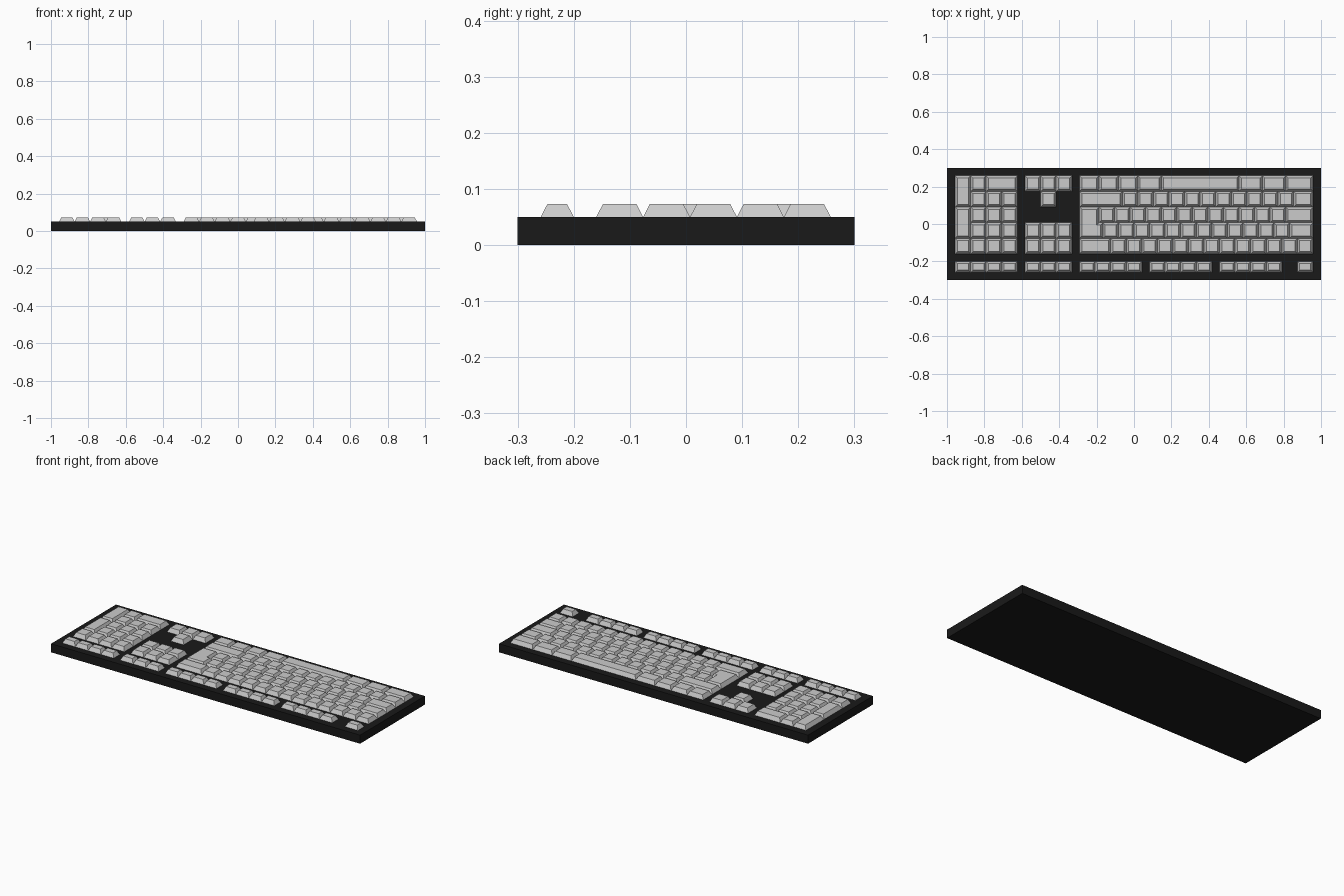
import bpy, bmesh

if "Cube" in bpy.data.objects:
    bpy.data.objects.remove(bpy.data.objects["Cube"])

U = 0.0832            # one key unit
RIGHT = 0.957         # right edge of the main block
BACK = 0.258          # back edge of the key field
ROW = 0.0836          # row depth
Z0, Z1 = 0.05, 0.0735  # case top, key top
INSET = 0.0122


def add_key(bm, outline):
    """Tapered keycap grown from a flat outline."""
    face = bm.faces.new([bm.verts.new((x, y, Z0)) for x, y in outline])
    face.normal_update()
    if face.normal.z < 0:
        face.normal_flip()
    bmesh.ops.inset_region(bm, faces=[face], thickness=INSET,
                           use_boundary=True, use_even_offset=True)
    for v in face.verts:
        v.co.z = Z1


def rect_key(bm, u, width, y0, y1):
    """Rectangular key; u counts key units leftwards from the right edge."""
    x1, x0 = RIGHT - u * U, RIGHT - (u + width) * U
    add_key(bm, [(x0, y0), (x1, y0), (x1, y1), (x0, y1)])


def row_y(r, span=1):
    """Rows count forwards from the back; row 5 is the shallow function row."""
    if r == 5:
        return -0.259, -0.2
    return BACK - (r + span) * ROW, BACK - r * ROW


def fill_row(bm, r, start, widths):
    for w in widths:
        rect_key(bm, start, w, *row_y(r))
        start += w


def finish(bm, name):
    """Close the undersides and make the object."""
    bmesh.ops.holes_fill(bm, edges=[e for e in bm.edges if e.is_boundary], sides=0)
    bmesh.ops.recalc_face_normals(bm, faces=bm.faces)
    mesh = bpy.data.meshes.new(name)
    bm.to_mesh(mesh)
    bm.free()
    obj = bpy.data.objects.new(name, mesh)
    bpy.context.collection.objects.link(obj)
    return obj


# case
bpy.ops.mesh.primitive_cube_add(size=1, location=(0, 0, Z0 / 2))
case = bpy.context.object
case.name = "case"
case.scale = (2, 0.6, Z0)
black = bpy.data.materials.new("black_plastic")
black.diffuse_color = (0.01, 0.01, 0.01, 1)
black.use_nodes = True
black.node_tree.nodes["Principled BSDF"].inputs["Base Color"].default_value = black.diffuse_color
case.data.materials.append(black)

# main typing block
bm = bmesh.new()
fill_row(bm, 0, 0, [1.75, 1.5, 1.5, 5, 1.5, 1.25, 1.25, 1.25])
fill_row(bm, 1, 0, [1.25] + [1] * 11 + [2.75])
fill_row(bm, 2, 0, [1.75] + [1] * 12)
fill_row(bm, 3, 0, [1.5] + [1] * 12)
fill_row(bm, 4, 0, [1] * 13 + [2])
finish(bm, "typing_keys")

# L-shaped enter key
bm = bmesh.new()
xl, xa, xb = (RIGHT - n * U for n in (15, 13.75, 13.5))
ya, yb, yc = row_y(3)[0], row_y(2)[0], row_y(2)[1]
add_key(bm, [(xl, ya), (xb, ya), (xb, yb), (xa, yb), (xa, yc), (xl, yc)])
finish(bm, "enter_key")

# function row
bm = bmesh.new()
fill_row(bm, 5, 0, [1])
for start in (2, 6.5, 11):
    fill_row(bm, 5, start, [1] * 4)
finish(bm, "function_keys")

# navigation and arrow keys
bm = bmesh.new()
for r in (0, 3, 4, 5):
    fill_row(bm, r, 15.5, [1] * 3)
fill_row(bm, 1, 16.5, [1])
finish(bm, "navigation_keys")

# number pad with two double-height keys
bm = bmesh.new()
fill_row(bm, 0, 19, [2, 1])
for r in (1, 2, 3):
    fill_row(bm, r, 19, [1] * 3)
for r in (4, 5):
    fill_row(bm, r, 19, [1] * 4)
for r in (0, 2):
    rect_key(bm, 22, 1, *row_y(r, 2))
finish(bm, "number_pad_keys")
